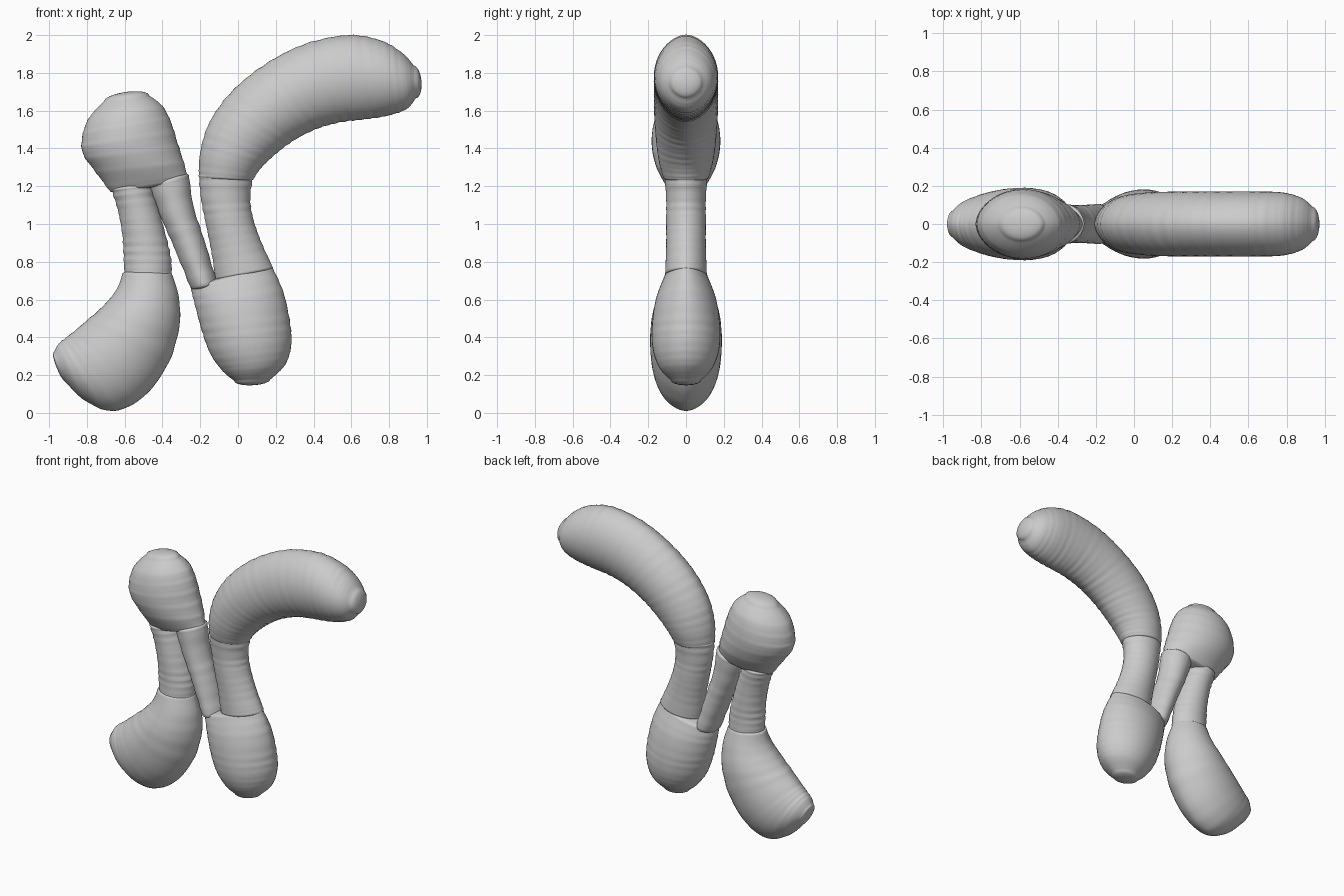
import bpy, bmesh, math, random
from mathutils import Vector

random.seed(4)
RING = 48     # points around each section
STEPS = 9     # sections between two stations


def catmull(p0, p1, p2, p3, t):
    return [0.5 * (2 * b + (c - a) * t + (2 * a - 5 * b + 4 * c - d) * t * t
                   + (3 * b - a - 3 * c + d) * t ** 3)
            for a, b, c, d in zip(p0, p1, p2, p3)]


def inflated(name, stations, caps=(0.02, 0.02), ripple=0.01):
    """Loft lens-shaped sections between two outline rails.
    Each station: one edge (x, z), other edge (x, z), half depth."""
    n = len(stations)
    rows = []
    for i in range(n - 1):
        quad = [stations[max(0, min(n - 1, i + k))] for k in (-1, 0, 1, 2)]
        rows += [catmull(*quad, s / STEPS) for s in range(STEPS)]
    rows.append(list(stations[-1]))

    secs = []
    for ax, az, bx, bz, d in rows:
        a, b = Vector((ax, 0, az)), Vector((bx, 0, bz))
        secs.append([(a + b) / 2, (b - a) / 2, d])

    # rounded ends
    def dome(end, before, length):
        out = (end[0] - before[0]).normalized()
        return [[end[0] + out * length * math.sin(t), end[1] * math.cos(t), end[2] * math.cos(t)]
                for t in (math.radians(v) for v in (20, 40, 58, 74, 86))]
    secs = dome(secs[0], secs[1], caps[0])[::-1] + secs + dome(secs[-1], secs[-2], caps[1])

    # fabric puckers fade towards the middle of each panel
    waves = [(random.uniform(0.7, 2.2), random.uniform(0, 6.28)) for _ in range(3)]
    bm = bmesh.new()
    loops = []
    for i, (mid, half, d) in enumerate(secs):
        pucker = sum(math.sin(f * i + p) for f, p in waves) / 3
        loop = []
        for k in range(RING):
            t = 2 * math.pi * k / RING
            c, s = math.cos(t), math.sin(t)
            g = 1 + ripple * pucker * (0.4 + 0.6 * abs(c))
            co = mid + half * c * g
            co.y = d * s * abs(s) ** 0.12 * g
            loop.append(bm.verts.new(co))
        loops.append(loop)
    for p, q in zip(loops, loops[1:]):
        for k in range(RING):
            j = (k + 1) % RING
            bm.faces.new((p[k], p[j], q[j], q[k]))
    bm.faces.new(loops[0])
    bm.faces.new(loops[-1])
    bmesh.ops.recalc_face_normals(bm, faces=bm.faces)
    me = bpy.data.meshes.new(name)
    bm.to_mesh(me)
    bm.free()
    me.shade_smooth()
    ob = bpy.data.objects.new(name, me)
    bpy.context.collection.objects.link(ob)
    return ob


# left foot bulb
inflated("left_foot_bulb", [
    (-.61, .74, -.35, .735, .11), (-.645, .65, -.315, .62, .145),
    (-.72, .56, -.31, .46, .18), (-.80, .49, -.37, .26, .19),
    (-.87, .43, -.50, .085, .18), (-.915, .395, -.66, .01, .155),
    (-.95, .365, -.81, .065, .12), (-.975, .32, -.92, .17, .07)],
    caps=(.015, .02), ripple=.008)

# left narrow tube
inflated("left_tube", [
    (-.60, .70, -.35, .70, .105), (-.605, .82, -.355, .82, .10),
    (-.612, .94, -.385, .95, .10), (-.635, 1.07, -.425, 1.09, .10),
    (-.67, 1.18, -.465, 1.21, .105)], ripple=.035)

# upper left bulb, joins both narrow tubes
inflated("upper_left_bulb", [
    (-.675, 1.17, -.265, 1.24, .105), (-.75, 1.27, -.285, 1.32, .155),
    (-.82, 1.37, -.32, 1.43, .18), (-.825, 1.46, -.355, 1.54, .177),
    (-.79, 1.56, -.40, 1.625, .15), (-.71, 1.65, -.47, 1.68, .09)],
    caps=(.015, .035), ripple=.008)

# middle narrow tube
inflated("middle_tube", [
    (-.47, 1.20, -.26, 1.26, .105), (-.41, 1.04, -.235, 1.09, .10),
    (-.34, .88, -.18, .92, .10), (-.25, .66, -.11, .69, .105)], ripple=.035)

# lower right bulb
inflated("lower_right_bulb", [
    (-.25, .66, .18, .775, .115), (-.225, .56, .24, .64, .16),
    (-.19, .43, .275, .48, .18), (-.145, .31, .282, .36, .175),
    (-.08, .22, .25, .255, .14), (-.02, .17, .17, .175, .08)],
    caps=(.015, .027), ripple=.008)

# right narrow tube
inflated("right_tube", [
    (-.12, .71, .185, .77, .11), (-.14, .85, .125, .90, .105),
    (-.17, 1.0, .08, 1.03, .105), (-.195, 1.13, .065, 1.14, .105),
    (-.207, 1.26, .08, 1.25, .115)], ripple=.025)

# upper right curved arm
inflated("curved_arm", [
    (-.207, 1.25, .08, 1.235, .12), (-.20, 1.38, .125, 1.30, .145),
    (-.15, 1.54, .205, 1.375, .16), (-.03, 1.705, .30, 1.445, .168),
    (.15, 1.85, .42, 1.505, .17), (.36, 1.955, .55, 1.54, .17),
    (.59, 2.0, .68, 1.555, .17), (.76, 1.97, .80, 1.575, .165),
    (.87, 1.905, .895, 1.61, .135), (.93, 1.84, .94, 1.665, .09)],
    caps=(.015, .037), ripple=.012)
